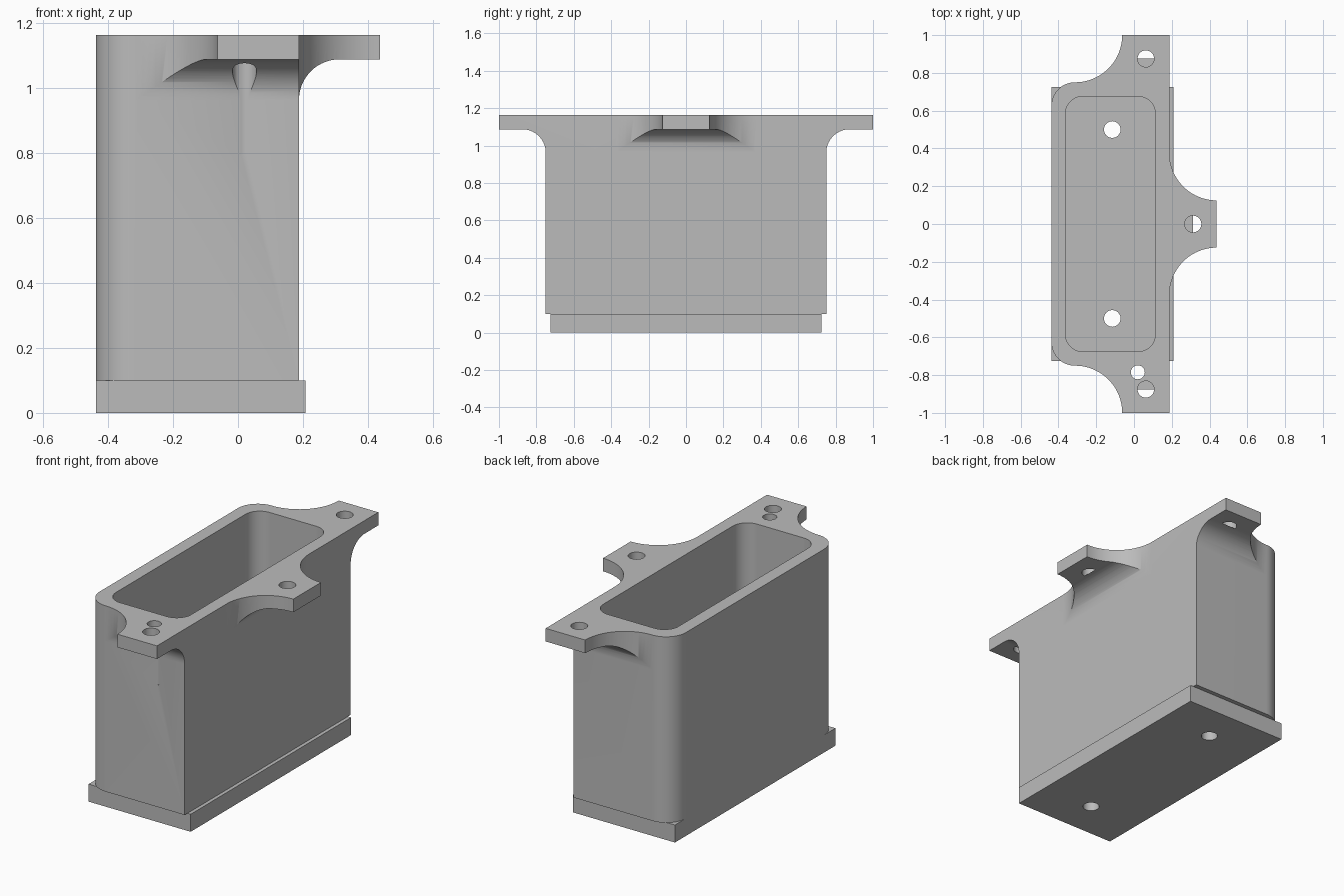
import bpy
import bmesh
from math import cos, sin, radians
from mathutils import Matrix

if "Cube" in bpy.data.objects:
    bpy.data.objects.remove(bpy.data.objects["Cube"])

TOP, UNDER, PLATE = 1.1625, 1.0875, 0.1   # rim, flange underside, base plate top
SIDE, END = 0.1875, 0.75                  # body faces towards +x and +-y
FILLET = 0.125

grey = bpy.data.materials.new("plain grey")
grey.use_nodes = True
colour = (0.5, 0.5, 0.5, 1)
grey.diffuse_color = colour
grey.node_tree.nodes["Principled BSDF"].inputs["Base Color"].default_value = colour


def arc(cx, cy, r, a0, a1, n=20):
    angles = [radians(a0 + (a1 - a0) * i / n) for i in range(n + 1)]
    return [(cx + r * cos(a), cy + r * sin(a)) for a in angles]


def circle(cx, cy, r):
    return arc(cx, cy, r, 0, 360, 40)[:-1]


def prism(name, outline, low, high, matrix=Matrix()):
    """Extrude a flat outline between two heights, then turn it into place."""
    bm = bmesh.new()
    face = bm.faces.new([bm.verts.new((x, y, low)) for x, y in outline])
    grown = bmesh.ops.extrude_face_region(bm, geom=[face])["geom"]
    verts = [v for v in grown if isinstance(v, bmesh.types.BMVert)]
    bmesh.ops.translate(bm, verts=verts, vec=(0, 0, high - low))
    bm.transform(matrix)
    bmesh.ops.recalc_face_normals(bm, faces=bm.faces)
    mesh = bpy.data.meshes.new(name)
    bm.to_mesh(mesh)
    bm.free()
    mesh.materials.append(grey)
    obj = bpy.data.objects.new(name, mesh)
    bpy.context.collection.objects.link(obj)
    return obj


def cut(target, cutter):
    cutter.hide_render = True
    mod = target.modifiers.new("cut", "BOOLEAN")
    mod.operation, mod.solver, mod.object = "DIFFERENCE", "EXACT", cutter
    bpy.context.view_layer.objects.active = target
    bpy.ops.object.modifier_apply(modifier=mod.name)
    bpy.data.objects.remove(cutter)


# Body with three mounting ears: one half of the outline, mirrored in y
half = [(0.4375, 0.125)]
half += arc(0.4375, 0.375, 0.25, 270, 180)[1:]
half += [(SIDE, 1)]
half += arc(-0.3125, 1, 0.25, 0, -90)
half += arc(-0.3125, 0.625, 0.125, 90, 180)[1:]
outline = half + [(x, -y) for x, y in reversed(half)]
body = prism("housing_body", outline, PLATE, TOP)

# Clear the space below each ear, leaving a curved bracket
for angle, face, reach in ((0, SIDE, 0.5), (90, END, 1), (-90, END, 1)):
    profile = [(face, 0), (face + 0.5, 0), (face + 0.5, UNDER)]
    profile += arc(face + FILLET, UNDER - FILLET, FILLET, 90, 180)
    turn = Matrix.Rotation(radians(angle), 4, "Z") @ Matrix.Rotation(radians(90), 4, "X")
    cut(body, prism("ear_cutter", profile, -reach, reach, turn))

# Open cavity with rounded corners
x0, x1, y1, r = -0.3625, 0.1125, 0.675, 0.09
cavity = (arc(x1 - r, y1 - r, r, 0, 90) + arc(x0 + r, y1 - r, r, 90, 180)
          + arc(x0 + r, r - y1, r, 180, 270) + arc(x1 - r, r - y1, r, 270, 360))
cut(body, prism("cavity_cutter", cavity, 0, 1.5))

# Screw holes as deep as the flange, and one cable hole through the bracket
for x, y in ((0.0625, 0.875), (0.0625, -0.875), (SIDE + FILLET, 0)):
    cut(body, prism("screw_cutter", circle(x, y, 0.044), UNDER, 1.5))
cut(body, prism("cable_cutter", circle(0.02, -0.785, 0.037), 0.8, 1.5))

# Base plate with two drain holes, also the cavity floor
base = prism("base_plate", [(-0.4375, -0.725), (0.208, -0.725),
                            (0.208, 0.725), (-0.4375, 0.725)], 0, PLATE)
for y in (-0.5, 0.5):
    cut(base, prism("drain_cutter", circle(-0.115, y, 0.044), -0.5, 0.5))

# Smooth the curved walls, keep edges sharp
bpy.ops.object.select_all(action="DESELECT")
for obj in (body, base):
    obj.select_set(True)
bpy.context.view_layer.objects.active = body
bpy.ops.object.shade_smooth_by_angle(angle=radians(30))
